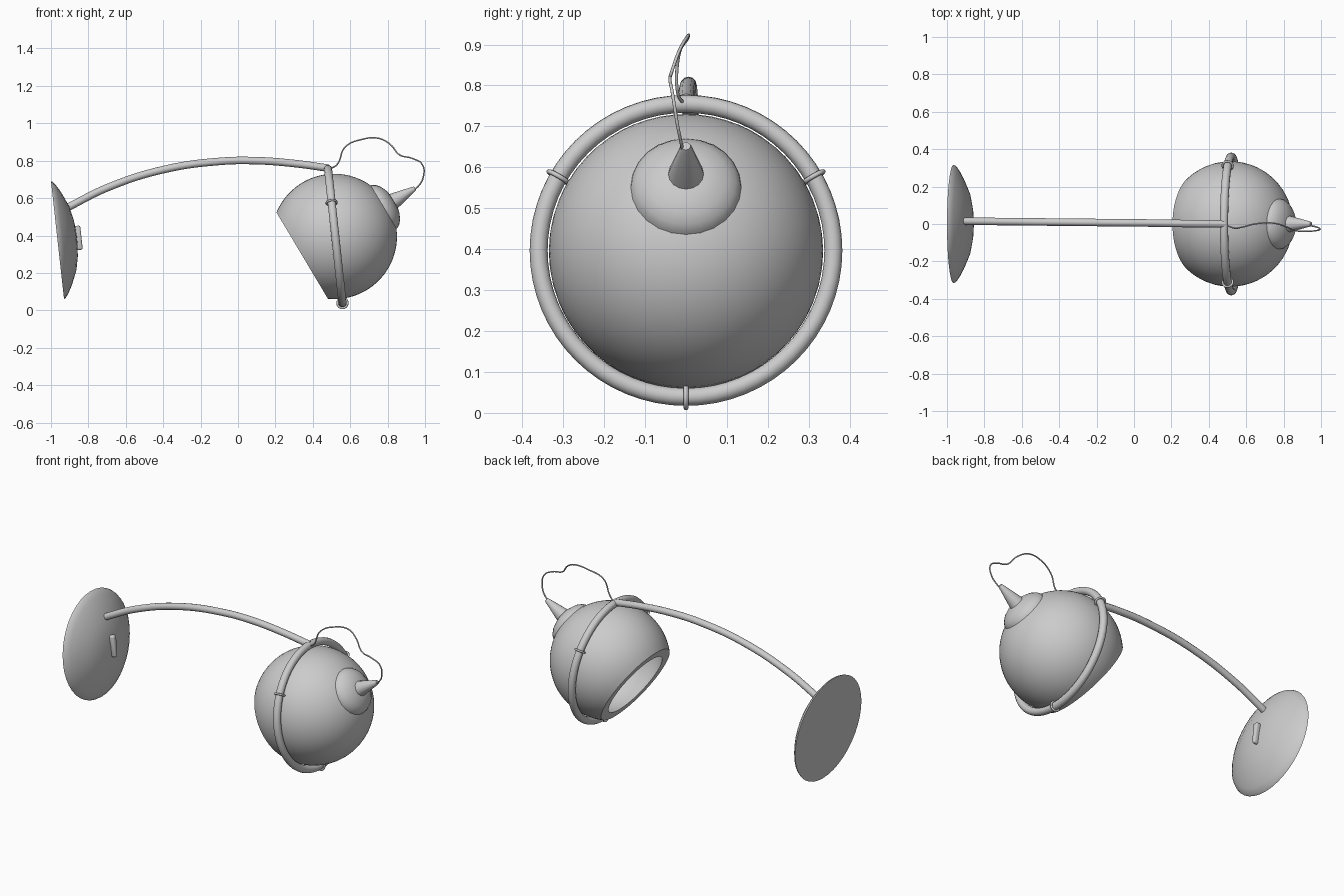
import bpy
import bmesh
import math
from mathutils import Vector, Matrix

if "Cube" in bpy.data.objects:
    bpy.data.objects.remove(bpy.data.objects["Cube"])

grey = bpy.data.materials.new("satin_grey")
grey.use_nodes = True
grey.diffuse_color = (0.6, 0.6, 0.6, 1)
grey.node_tree.nodes["Principled BSDF"].inputs["Base Color"].default_value = (0.6, 0.6, 0.6, 1)


def facing(origin, axis):
    """Matrix that carries local +z onto the axis, with local x staying in the xz plane."""
    z = Vector(axis).normalized()
    y = Vector((0, 1, 0))
    x = y.cross(z).normalized()
    return Matrix.Translation(origin) @ Matrix((x, y, z)).transposed().to_4x4()


def add_mesh(name, mesh, smooth_angle=None):
    obj = bpy.data.objects.new(name, mesh)
    bpy.context.collection.objects.link(obj)
    mesh.materials.clear()
    mesh.materials.append(grey)
    if smooth_angle:
        bpy.ops.object.select_all(action='DESELECT')
        obj.select_set(True)
        bpy.context.view_layer.objects.active = obj
        bpy.ops.object.shade_smooth_by_angle(angle=math.radians(smooth_angle))
    return obj


def lathe(name, profile, matrix, steps=48, smooth_angle=None):
    """Spin (radius, height) points around local z."""
    bm = bmesh.new()
    verts = [bm.verts.new((r, 0, h)) for r, h in profile]
    edges = [bm.edges.new(pair) for pair in zip(verts, verts[1:])]
    bmesh.ops.spin(bm, geom=verts + edges, cent=(0, 0, 0), axis=(0, 0, 1),
                   angle=math.tau, steps=steps, use_merge=True)
    bmesh.ops.remove_doubles(bm, verts=bm.verts, dist=1e-5)
    bmesh.ops.recalc_face_normals(bm, faces=bm.faces)
    bm.transform(matrix)
    mesh = bpy.data.meshes.new(name)
    bm.to_mesh(mesh)
    bm.free()
    return add_mesh(name, mesh, smooth_angle)


def tube(name, points, radius, sides=4):
    """Round tube along a smooth path."""
    curve = bpy.data.curves.new(name, 'CURVE')
    curve.dimensions = '3D'
    curve.bevel_depth = radius
    curve.bevel_resolution = sides
    curve.resolution_u = 8
    curve.use_fill_caps = True
    spline = curve.splines.new('BEZIER')
    spline.bezier_points.add(len(points) - 1)
    for bp, co in zip(spline.bezier_points, points):
        bp.co = co
        bp.handle_left_type = bp.handle_right_type = 'AUTO'
    helper = bpy.data.objects.new(name + "_path", curve)
    bpy.context.collection.objects.link(helper)
    bpy.context.view_layer.update()
    graph = bpy.context.evaluated_depsgraph_get()
    mesh = bpy.data.meshes.new_from_object(helper.evaluated_get(graph))
    bpy.data.objects.remove(helper)
    return add_mesh(name, mesh, 50)


def torus(name, major, minor, matrix, steps=48, sides=14):
    circle = [(major + minor * math.cos(a), minor * math.sin(a))
              for a in (math.tau * i / sides for i in range(sides + 1))]
    return lathe(name, circle, matrix, steps, 50)


def arc(radius, start, end, count):
    """Profile points on a circle; angles in radians from local +z."""
    angles = [start + (end - start) * i / count for i in range(count + 1)]
    return [(radius * math.sin(a), radius * math.cos(a)) for a in angles]


# Wall plate: shallow dome with a flat back
plate = facing((-0.965, 0, 0.375), (0.994, 0, 0.11))
lathe("wall_plate", [(0, 0), (0.317, 0), (0.312, 0.01), (0.285, 0.029), (0.245, 0.051),
                     (0.17, 0.083), (0.1, 0.098), (0.05, 0.103), (0, 0.105)],
      plate, 40, 30)

# Switch: rounded, slightly tapered bar on the plate
bm = bmesh.new()
bmesh.ops.create_cube(bm, size=1)
bmesh.ops.scale(bm, verts=bm.verts, vec=(0.13, 0.036, 0.036))
for v in bm.verts:
    if v.co.x > 0:      # lower end is narrower
        v.co.y *= 0.6
bmesh.ops.bevel(bm, geom=bm.edges[:], offset=0.01, segments=3, profile=0.5, affect='EDGES')
bm.transform(plate @ Matrix.Translation((0, 0.012, 0.111)))
switch_mesh = bpy.data.meshes.new("switch")
bm.to_mesh(switch_mesh)
bm.free()
add_mesh("switch", switch_mesh, 40)

# Arched arm from the plate to the ring
tube("arm", [(-0.92, 0.015, 0.545), (-0.7, 0.013, 0.655), (-0.4, 0.01, 0.752),
             (-0.1, 0.007, 0.796), (0.1, 0.005, 0.8), (0.3, 0.002, 0.785),
             (0.485, 0, 0.76)], 0.02)

# Ring that carries the globe
ring = facing((0.52, 0, 0.397), (0.994, 0, 0.107))
torus("ring", 0.36, 0.022, ring, 64)

# Three small clips around the ring tube; local +x points to the bottom of the ring
for i in range(3):
    turn = Matrix.Rotation(math.tau * i / 3, 4, 'Z')
    clip = ring @ turn @ Matrix.Translation((0.36, 0, 0)) @ Matrix.Rotation(math.pi / 2, 4, 'X')
    torus("clip_%d" % (i + 1), 0.027, 0.006, clip, 24, 8)

# Globe shade: thick open shell cut flat at the mouth
globe = facing((0.515, 0, 0.395), (0.859, 0, 0.512))
outer, inner, mouth = 0.335, 0.29, -0.2
lathe("globe_shade",
      arc(outer, 0, math.acos(mouth / outer), 26) + arc(inner, math.acos(mouth / inner), 0, 20),
      globe, 56, 30)

# Cap and cable cone at the back of the globe
lathe("globe_cap", [(0.138, 0.295), (0.133, 0.315), (0.122, 0.332), (0.1, 0.35),
                    (0.06, 0.367), (0, 0.374)], globe, 24, 30)
lathe("cable_cone", [(0, 0.36), (0.045, 0.36), (0.04, 0.385), (0.014, 0.495),
                     (0.011, 0.502), (0, 0.504)], globe, 16, 40)

# Loose cable from the cone to the arm end
tube("cable", [(0.935, -0.008, 0.64), (0.965, -0.013, 0.665), (0.99, -0.022, 0.71),
               (0.985, -0.033, 0.78), (0.93, -0.039, 0.813), (0.866, -0.036, 0.83),
               (0.813, -0.015, 0.888), (0.75, 0.004, 0.92), (0.663, 0.003, 0.914),
               (0.572, -0.018, 0.872), (0.53, -0.02, 0.78), (0.49, -0.005, 0.755)], 0.004, 2)
